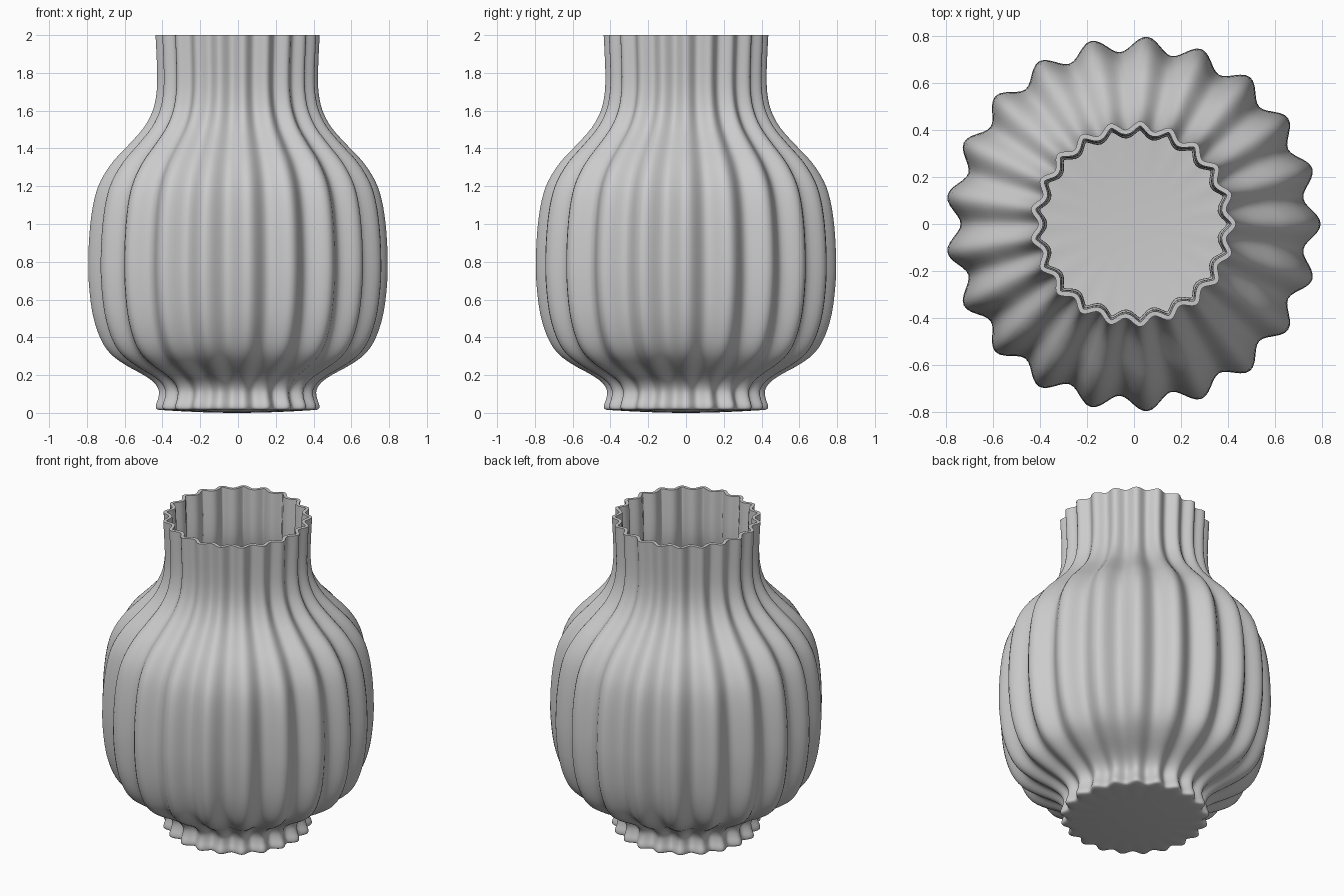
import bpy, bmesh, math

if "Cube" in bpy.data.objects:
    bpy.data.objects.remove(bpy.data.objects["Cube"])

FLUTES = 21
SEG = FLUTES * 12
DEPTH = 0.043          # flute depth relative to radius
AXIS_X = -0.0045       # odd flute count: shifts the axis to centre the bounds

# Crest silhouette (radius, z) from foot to rim
PROFILE = [(0.420, 0.016), (0.434, 0.024), (0.434, 0.045), (0.422, 0.08), (0.420, 0.12),
           (0.445, 0.16), (0.50, 0.20), (0.60, 0.255), (0.68, 0.315), (0.735, 0.40),
           (0.775, 0.53), (0.795, 0.70), (0.796, 0.85), (0.786, 1.0),
           (0.765, 1.13), (0.73, 1.23), (0.665, 1.33), (0.58, 1.42),
           (0.50, 1.51), (0.452, 1.60), (0.432, 1.69), (0.428, 1.78),
           (0.431, 1.88), (0.437, 2.0)]


def smooth_profile(pts, steps):
    """Catmull-Rom interpolation through the profile points."""
    out = []
    for i in range(len(pts) - 1):
        a, b, c, d = (pts[max(0, min(len(pts) - 1, i + k))] for k in (-1, 0, 1, 2))
        for s in range(steps):
            t = s / steps
            out.append(tuple(0.5 * (2 * q + (r - p) * t + (2 * p - 5 * q + 4 * r - w) * t * t
                                    + (3 * q - p - 3 * r + w) * t ** 3)
                             for p, q, r, w in zip(a, b, c, d)))
    return out + [pts[-1]]


def fluted_ring(bm, crest, z, depth):
    mean = crest / (1 + DEPTH)
    ring = []
    for i in range(SEG):
        a = 2 * math.pi * i / SEG
        r = mean * (1 + depth * math.cos(FLUTES * a))
        ring.append(bm.verts.new((AXIS_X + r * math.cos(a), r * math.sin(a), z)))
    return ring


bm = bmesh.new()

# Slightly domed base, its flutes fading towards the centre
rings = [fluted_ring(bm, 0.42 * f, 0.016 * f * f, DEPTH * f ** 3) for f in (0.25, 0.5, 0.75, 0.92)]
# Fluted wall
rings += [fluted_ring(bm, r, z, DEPTH) for r, z in smooth_profile(PROFILE, 3)]

centre = bm.verts.new((AXIS_X, 0, 0))
for i in range(SEG):
    j = (i + 1) % SEG
    bm.faces.new((centre, rings[0][j], rings[0][i]))
    for lo, hi in zip(rings, rings[1:]):
        bm.faces.new((lo[i], lo[j], hi[j], hi[i]))

mesh = bpy.data.meshes.new("fluted_vase")
bm.to_mesh(mesh)
bm.free()
vase = bpy.data.objects.new("fluted_vase", mesh)
bpy.context.collection.objects.link(vase)

# Wall thickness, added inwards
wall = vase.modifiers.new("wall", 'SOLIDIFY')
wall.thickness = 0.02
wall.offset = -1

bpy.context.view_layer.objects.active = vase
vase.select_set(True)
bpy.ops.object.modifier_apply(modifier="wall")
bpy.ops.object.shade_smooth_by_angle(angle=math.radians(40))
